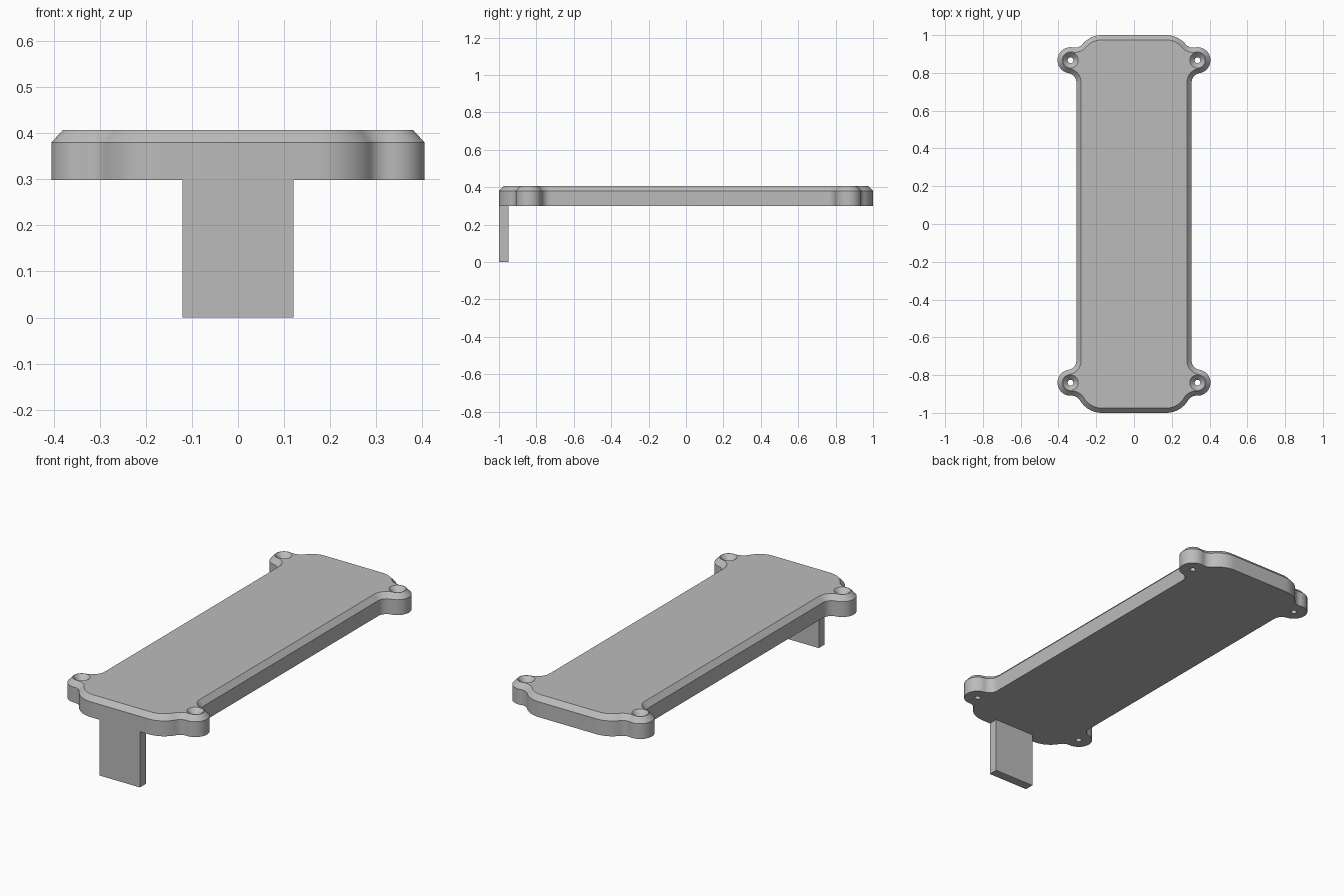
import bpy
import bmesh
from math import atan2, cos, sin, sqrt, pi, radians
from mathutils import Vector

if "Cube" in bpy.data.objects:
    bpy.data.objects.remove(bpy.data.objects["Cube"])

BOTTOM, SHOULDER, TOP = 0.298, 0.38, 0.407
CHAMFER = 0.025
SIDE_X, CORNER_R = 0.305, 0.135
BOSS_X, BOSS_R, FILLET_R = 0.336, 0.069, 0.05
BACK_BOSS, FRONT_BOSS = 0.867, 0.84

grey = bpy.data.materials.new("plain_grey")
grey.use_nodes = True
grey.diffuse_color = (0.5, 0.5, 0.5, 1)
grey.node_tree.nodes["Principled BSDF"].inputs["Base Color"].default_value = (0.5, 0.5, 0.5, 1)


def add_object(name, bm):
    bmesh.ops.recalc_face_normals(bm, faces=bm.faces)
    mesh = bpy.data.meshes.new(name)
    bm.to_mesh(mesh)
    bm.free()
    mesh.materials.append(grey)
    obj = bpy.data.objects.new(name, mesh)
    bpy.context.collection.objects.link(obj)
    return obj


def solid_from_rings(name, rings):
    """Join equal rings of points into a capped solid."""
    bm = bmesh.new()
    loops = [[bm.verts.new(p) for p in ring] for ring in rings]
    for low, high in zip(loops, loops[1:]):
        for i in range(len(low)):
            bm.faces.new((low[i - 1], low[i], high[i], high[i - 1]))
    bm.faces.new(loops[0])
    bm.faces.new(loops[-1])
    return add_object(name, bm)


def direction(a, b):
    return atan2(b.y - a.y, b.x - a.x)


def arc(centre, radius, start, end, turn, steps):
    span = (end - start) % (2 * pi)
    if turn < 0:
        span -= 2 * pi
    return [centre + radius * Vector((cos(start + span * i / steps), sin(start + span * i / steps)))
            for i in range(steps + 1)]


def corner(boss_y, inset):
    """One quarter of the outline: end corner, fillet, screw boss, fillet."""
    body = Vector((SIDE_X - CORNER_R, 1 - CORNER_R))
    boss = Vector((BOSS_X, boss_y))
    # Fillet circle touching both the end corner and the boss
    r1, r2 = CORNER_R + FILLET_R, BOSS_R + FILLET_R
    axis = boss - body
    d = axis.length
    along = (d * d + r1 * r1 - r2 * r2) / (2 * d)
    axis.normalize()
    outer = body + axis * along + Vector((-axis.y, axis.x)) * sqrt(r1 * r1 - along * along)
    # Fillet circle touching the boss and the straight side
    fx = SIDE_X + FILLET_R
    inner = Vector((fx, boss_y - sqrt(r2 * r2 - (fx - BOSS_X) ** 2)))
    hollow = FILLET_R + inset
    return (arc(body, CORNER_R - inset, pi / 2, direction(body, outer), -1, 12)[:-1]
            + arc(outer, hollow, direction(outer, body), direction(outer, boss), 1, 10)[:-1]
            + arc(boss, BOSS_R - inset, direction(boss, outer), direction(boss, inner), -1, 28)[:-1]
            + arc(inner, hollow, direction(inner, boss), pi, 1, 12))


def outline(inset, z):
    half = corner(BACK_BOSS, inset)
    half += [Vector((p.x, -p.y)) for p in reversed(corner(FRONT_BOSS, inset))]
    full = half + [Vector((-p.x, p.y)) for p in reversed(half)]
    return [(p.x, p.y, z) for p in full]


# Cover plate with a chamfered upper rim
plate = solid_from_rings("cover_plate", [outline(0, BOTTOM), outline(0, SHOULDER), outline(CHAMFER, TOP)])


# Countersunk screw holes
def ring(x, y, radius, z, sides=32):
    return [(x + radius * cos(2 * pi * i / sides), y + radius * sin(2 * pi * i / sides), z)
            for i in range(sides)]


bpy.context.view_layer.objects.active = plate
for x in (-BOSS_X, BOSS_X):
    for y in (BACK_BOSS, -FRONT_BOSS):
        profile = ((0.015, BOTTOM - 0.05), (0.015, TOP - 0.026), (0.041, TOP), (0.041, TOP + 0.05))
        cutter = solid_from_rings("hole_cutter", [ring(x, y, r, z) for r, z in profile])
        cutter.hide_render = True
        cut = plate.modifiers.new("screw_hole", "BOOLEAN")
        cut.operation = "DIFFERENCE"
        cut.solver = "EXACT"
        cut.object = cutter
        bpy.ops.object.modifier_apply(modifier=cut.name)
        bpy.data.objects.remove(cutter)

bpy.ops.object.select_all(action="DESELECT")
plate.select_set(True)
bpy.ops.object.shade_smooth_by_angle(angle=radians(30))

# Flat tab hanging below the front edge
tab_corners = ((-0.12, -1), (0.12, -1), (0.12, -0.95), (-0.12, -0.95))
solid_from_rings("front_tab", [[(x, y, z) for x, y in tab_corners] for z in (0, BOTTOM)])
